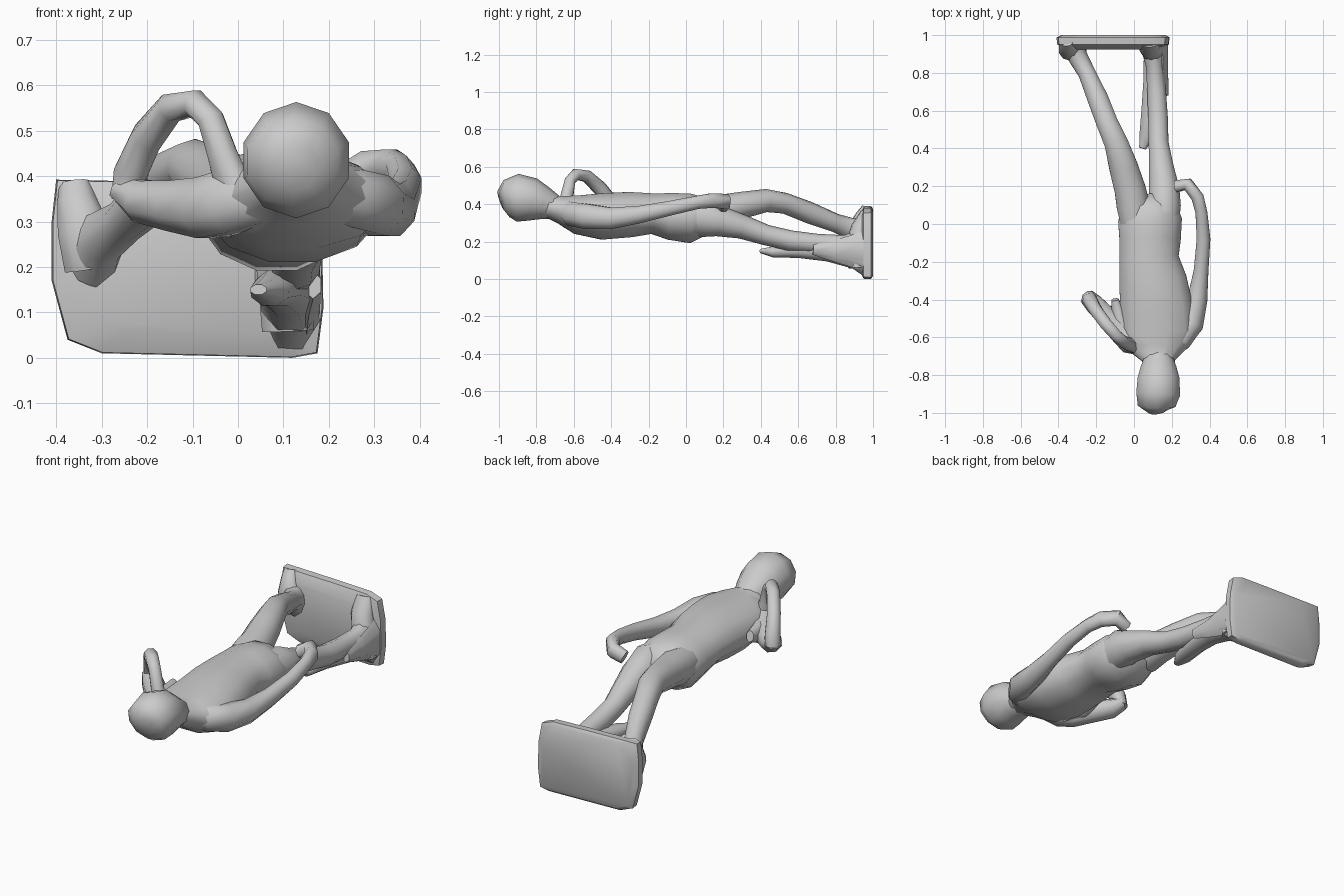
import bpy, bmesh, math
from mathutils import Vector


def finish(name, bm):
    bmesh.ops.recalc_face_normals(bm, faces=bm.faces)
    mesh = bpy.data.meshes.new(name)
    bm.to_mesh(mesh)
    bm.free()
    ob = bpy.data.objects.new(name, mesh)
    bpy.context.collection.objects.link(ob)
    bpy.ops.object.select_all(action='DESELECT')
    ob.select_set(True)
    bpy.context.view_layer.objects.active = ob
    bpy.ops.object.shade_smooth_by_angle(angle=math.radians(55))
    return ob


def bridge(bm, rings):
    for a, b in zip(rings, rings[1:]):
        n = len(a)
        for i in range(n):
            j = (i + 1) % n
            bm.faces.new((a[i], a[j], b[j], b[i]))
    bm.faces.new(rings[0])
    bm.faces.new(rings[-1])


def loft(name, rows, ref=(0, 0, 1), sides=10):
    """Tube through rows of x, y, z, side radius, radius along ref."""
    bm = bmesh.new()
    pts = [Vector(r[:3]) for r in rows]
    ref = Vector(ref).normalized()
    rings = []
    for k, r in enumerate(rows):
        t = (pts[min(k + 1, len(pts) - 1)] - pts[max(k - 1, 0)]).normalized()
        side = t.cross(ref).normalized()
        up = side.cross(t)
        ring = []
        for i in range(sides):
            a = 2 * math.pi * (i + 0.5) / sides
            ring.append(bm.verts.new(pts[k] + side * r[3] * math.cos(a) + up * r[4] * math.sin(a)))
        rings.append(ring)
    bridge(bm, rings)
    return finish(name, bm)


# Head
loft("head", [
    (.125, -.99, .42, .05, .055), (.12, -.96, .43, .105, .10),
    (.128, -.90, .435, .122, .128), (.13, -.82, .425, .116, .115),
    (.13, -.76, .405, .098, .09), (.13, -.70, .385, .075, .065)])

# Neck, chest, waist and hips
loft("torso", [
    (.13, -.80, .41, .08, .075), (.13, -.72, .385, .09, .065),
    (.125, -.66, .37, .16, .08), (.125, -.58, .345, .205, .108),
    (.12, -.45, .335, .20, .128), (.10, -.30, .345, .185, .125),
    (.08, -.18, .35, .162, .112), (.085, -.08, .335, .168, .13),
    (.085, .02, .325, .175, .137), (.075, .10, .335, .15, .105),
    (.07, .15, .325, .09, .05)], sides=12)

# Raised bent leg
loft("raised_leg", [
    (.02, -.06, .345, .08, .08), (-.005, .10, .355, .092, .093),
    (-.02, .18, .37, .087, .08),
    (-.055, .30, .395, .08, .072), (-.095, .43, .42, .066, .062),
    (-.14, .53, .405, .06, .056), (-.19, .66, .355, .058, .058),
    (-.25, .80, .30, .048, .05), (-.30, .89, .265, .055, .06),
    (-.32, .95, .25, .07, .10)])
# Lower leg
loft("lower_leg", [
    (.15, -.06, .33, .085, .09), (.162, .10, .33, .09, .105),
    (.16, .18, .31, .085, .083),
    (.145, .30, .28, .068, .065), (.13, .43, .235, .055, .055),
    (.127, .56, .205, .055, .055), (.12, .70, .19, .052, .052),
    (.11, .84, .175, .05, .06), (.10, .96, .17, .075, .11)])

# Feet turned upwards against the plinth
loft("raised_foot", [(-.325, .93, .20, .06, .045), (-.34, .92, .28, .06, .055),
                     (-.355, .945, .345, .045, .035), (-.36, .96, .385, .035, .02)], ref=(0, 1, 0))
loft("lower_foot", [(.11, .92, .06, .06, .05), (.105, .915, .18, .065, .065),
                    (.085, .935, .28, .06, .05), (.08, .96, .36, .05, .025)], ref=(0, 1, 0))

# Support behind the lower leg
loft("leg_support", [
    (.045, .40, .15, .02, .012), (.07, .47, .145, .045, .032),
    (.09, .60, .155, .055, .045), (.11, .76, .145, .065, .055),
    (.115, .90, .13, .068, .08), (.115, .96, .12, .07, .11)], sides=8)
loft("support_ridge", [(.165, .68, .16, .02, .03), (.155, .80, .15, .03, .06),
                       (.15, .96, .15, .035, .11)], sides=6)

# Arm resting along the hip
loft("resting_arm", [
    (.15, -.65, .365, .05, .05), (.25, -.61, .35, .065, .07), (.305, -.53, .335, .068, .072),
    (.335, -.40, .325, .058, .062), (.355, -.25, .345, .042, .05),
    (.368, -.08, .38, .039, .042), (.357, .06, .41, .034, .038),
    (.337, .14, .42, .036, .042), (.285, .21, .415, .035, .044),
    (.225, .20, .39, .035, .035)], sides=8)

# Folded arm with the hand returning to the shoulder
plane = (.78, .62, 0)
loft("folded_upper_arm", [
    (.08, -.65, .36, .065, .055), (-.03, -.62, .34, .075, .068), (-.075, -.57, .33, .072, .065),
    (-.14, -.495, .335, .06, .06), (-.21, -.425, .345, .05, .055),
    (-.25, -.385, .37, .03, .045)], ref=plane, sides=8)
loft("folded_forearm", [
    (-.24, -.39, .35, .035, .042), (-.235, -.40, .41, .04, .04),
    (-.20, -.46, .485, .04, .036), (-.148, -.53, .55, .034, .035),
    (-.095, -.59, .56, .031, .033), (-.06, -.62, .525, .03, .032),
    (-.035, -.635, .45, .036, .034), (-.01, -.64, .37, .055, .035)], ref=plane, sides=8)
# Fold between the upper arm and the chest
loft("armpit_fold", [(-.03, -.60, .33, .06, .07), (-.08, -.50, .335, .05, .055),
                     (-.10, -.40, .36, .02, .03)], sides=8)

# Plinth: outline lofted from the back face to a raised front
outline = [(-.30, .01), (.12, 0), (.175, .01), (.188, .11), (.185, .25), (.165, .355),
           (.10, .378), (-.10, .385), (-.30, .39), (-.40, .392), (-.41, .30), (-.41, .17),
           (-.375, .04)]
bm = bmesh.new()
cx, cz = -.11, .19
rings = []
for y, s in ((1, .92), (.988, 1), (.95, .99), (.925, .72)):
    rings.append([bm.verts.new((cx + (x - cx) * s, y, cz + (z - cz) * s)) for x, z in outline])
bridge(bm, rings)
finish("plinth", bm)
